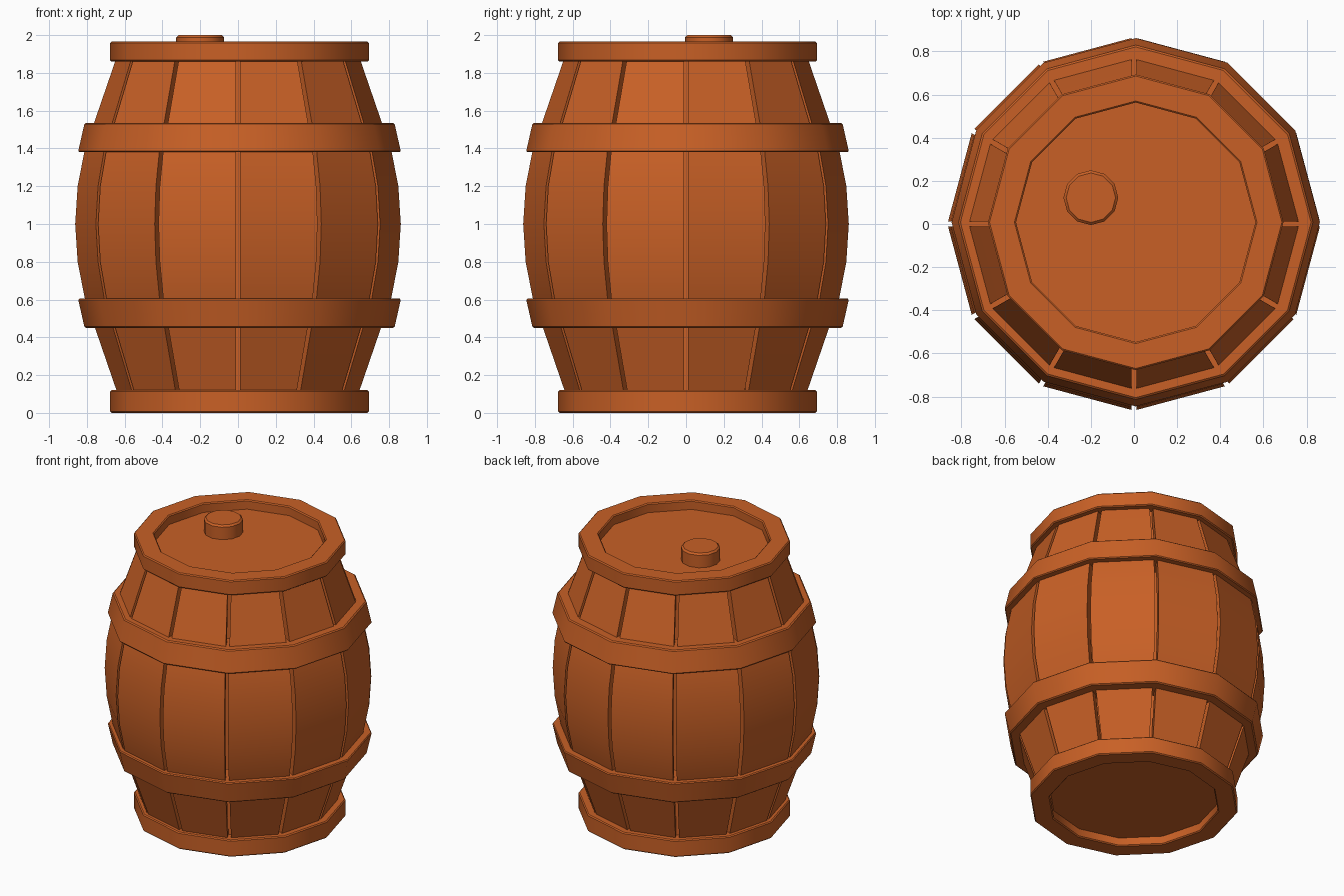
import bpy, bmesh
from math import sin, cos, pi, radians
from mathutils import Matrix

SIDES = 12
SHIFT = 0.008   # hoops and heads sit slightly off the stave axis

cube = bpy.data.objects.get("Cube")
if cube:
    bpy.data.objects.remove(cube, do_unlink=True)

wood = bpy.data.materials.new("warm_brown_wood")
wood.use_nodes = True
wood.diffuse_color = (0.58, 0.117, 0.019, 1)
wood.node_tree.nodes["Principled BSDF"].inputs["Base Color"].default_value = wood.diffuse_color


def finish(bm, name, location=(0, 0, 0), bevel=0):
    bmesh.ops.recalc_face_normals(bm, faces=bm.faces)
    mesh = bpy.data.meshes.new(name)
    bm.to_mesh(mesh)
    bm.free()
    mesh.materials.append(wood)
    obj = bpy.data.objects.new(name, mesh)
    obj.location = location
    bpy.context.collection.objects.link(obj)
    bpy.ops.object.select_all(action='DESELECT')
    obj.select_set(True)
    bpy.context.view_layer.objects.active = obj
    if bevel:
        mod = obj.modifiers.new("Edge bevel", 'BEVEL')
        mod.width = bevel
        mod.segments = 1
        mod.limit_method = 'ANGLE'
        mod.angle_limit = radians(40)
        bpy.ops.object.modifier_apply(modifier=mod.name)
    bpy.ops.object.shade_smooth_by_angle(angle=radians(35))
    return obj


def ring(name, profile):
    """Revolve a closed (radius, z) profile into a twelve-sided ring."""
    bm = bmesh.new()
    loops = [[bm.verts.new((r * cos(2 * pi * i / SIDES), r * sin(2 * pi * i / SIDES), z))
              for r, z in profile] for i in range(SIDES)]
    n = len(profile)
    for i in range(SIDES):
        a, b = loops[i], loops[(i + 1) % SIDES]
        for j in range(n):
            k = (j + 1) % n
            bm.faces.new((a[j], b[j], b[k], a[k]))
    return finish(bm, name, (SHIFT, SHIFT, 0), 0.007)


def cylinder(name, radius, low, high, x, y, bevel=0):
    bm = bmesh.new()
    bmesh.ops.create_cone(bm, cap_ends=True, segments=SIDES, radius1=radius, radius2=radius,
                          depth=high - low, matrix=Matrix.Rotation(pi / 2, 4, 'Z'))
    return finish(bm, name, (x, y, (low + high) / 2), bevel)


# Staves: bowed planks with narrow gaps between them
GAP, THICK = 0.024, 0.06
half_bow = [(0.865, 0), (0.852, 0.2), (0.813, 0.4), (0.76, 0.55), (0.65, 0.87), (0.632, 0.92)]
bow = [(r, 1 - d) for r, d in reversed(half_bow[1:])] + [(r, 1 + d) for r, d in half_bow]
bm = bmesh.new()
for s in range(SIDES):
    turn = Matrix.Rotation(2 * pi * (s + 0.5) / SIDES, 4, 'Z')
    sections = []
    for r, z in bow:
        out = r * cos(pi / SIDES)
        half = r * sin(pi / SIDES) - GAP / 2
        inner_half = half - THICK * sin(pi / SIDES)
        corners = [(out, -half), (out, half), (out - THICK, inner_half), (out - THICK, -inner_half)]
        sections.append([bm.verts.new(turn @ Matrix.Translation((x, y, z)).translation)
                         for x, y in corners])
    for low, high in zip(sections, sections[1:]):
        for i in range(4):
            j = (i + 1) % 4
            bm.faces.new((low[i], low[j], high[j], high[i]))
    bm.faces.new(sections[0])
    bm.faces.new(sections[-1])
finish(bm, "staves")

# Inner core whose ends are the recessed heads
cylinder("barrel_heads", 0.6, 0.06, 1.9, SHIFT, SHIFT)

# End rims
for name, low, high in (("bottom_rim", 0, 0.12), ("top_rim", 1.86, 1.965)):
    ring(name, [(0.555, low), (0.685, low), (0.685, high), (0.555, high)])

# Tapered hoops
for name, edge, wide in (("lower_hoop", 0.45, 0.605), ("upper_hoop", 1.535, 1.38)):
    ring(name, [(0.64, edge), (0.82, edge), (0.855, wide), (0.64, wide)])

# Bung on the top head
cylinder("bung", 0.127, 1.88, 2.0, -0.2, 0.122, 0.012)
